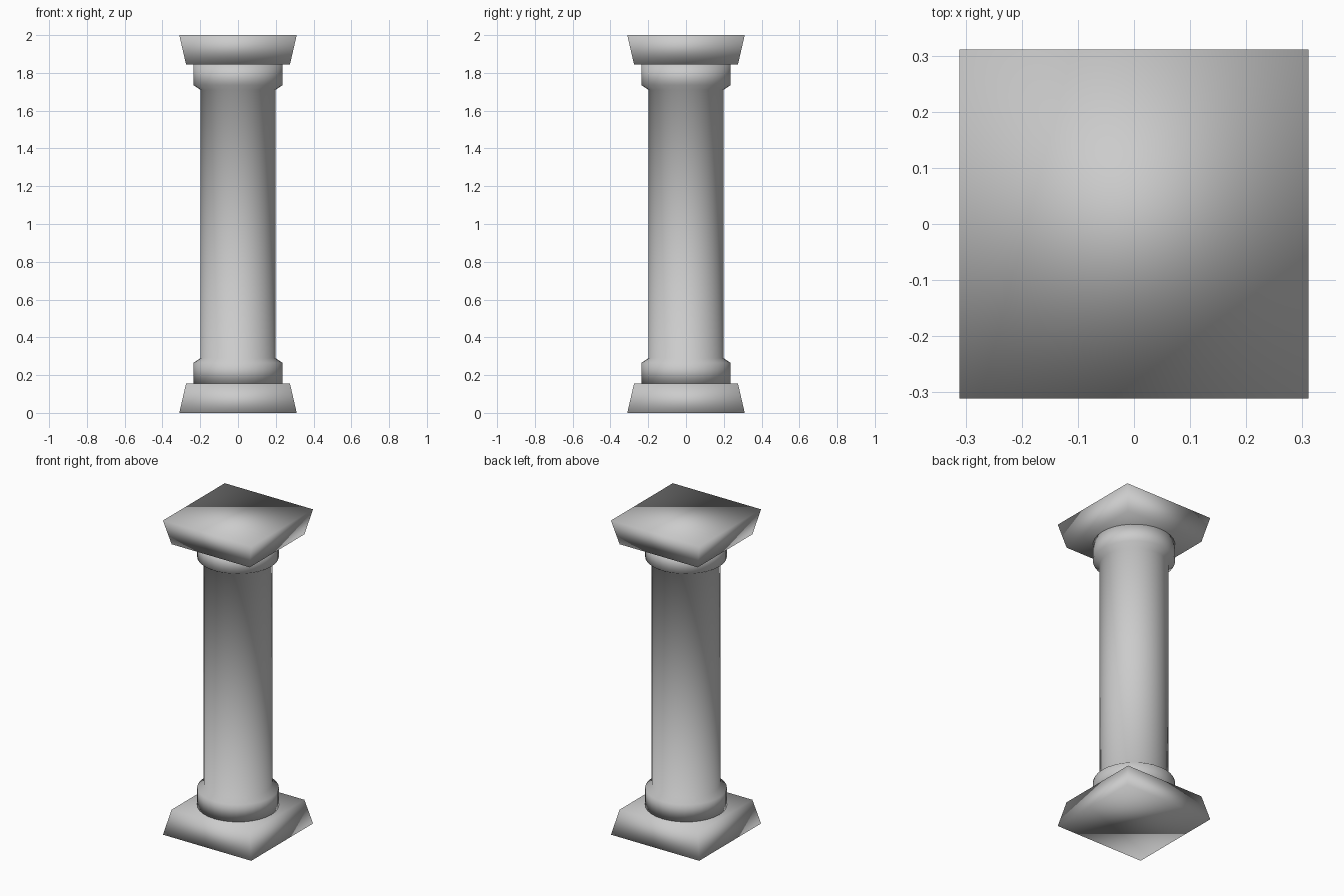
import bpy, bmesh, math

if "Cube" in bpy.data.objects:
    bpy.data.objects.remove(bpy.data.objects["Cube"])

SIDES = 32

stone = bpy.data.materials.new("grey stone")
stone.diffuse_color = (0.6, 0.6, 0.6, 1)
stone.use_nodes = True
stone.node_tree.nodes["Principled BSDF"].inputs["Base Color"].default_value = stone.diffuse_color


def loft(name, rings, sides, turn=0.0):
    """Closed, smooth-shaded solid through (radius, height) rings."""
    bm = bmesh.new()
    loops = []
    for r, z in rings:
        angles = [turn + 2 * math.pi * i / sides for i in range(sides)]
        loops.append([bm.verts.new((r * math.cos(a), r * math.sin(a), z)) for a in angles])
    for low, high in zip(loops, loops[1:]):
        for i in range(sides):
            j = (i + 1) % sides
            bm.faces.new((low[i], low[j], high[j], high[i]))
    bm.faces.new(loops[0][::-1])
    bm.faces.new(loops[-1])
    for f in bm.faces:
        f.smooth = True
    mesh = bpy.data.meshes.new(name)
    bm.to_mesh(mesh)
    bm.free()
    mesh.materials.append(stone)
    obj = bpy.data.objects.new(name, mesh)
    bpy.context.collection.objects.link(obj)
    return obj


def slab(name, half_low, half_high, z_low, z_high):
    """Square slab with sloping sides."""
    d = math.sqrt(2)
    return loft(name, [(half_low * d, z_low), (half_high * d, z_high)], 4, math.pi / 4)


# Square foot and the matching upside-down capital
slab("base_plinth", 0.311, 0.275, 0.0, 0.155)
slab("capital_slab", 0.275, 0.311, 1.845, 2.0)

# Round shaft with a chamfered collar at each end
half = [(0.236, 0.155), (0.236, 0.265), (0.198, 0.29)]
profile = half + [(r, 2.0 - z) for r, z in reversed(half)]
loft("shaft_with_collars", profile, SIDES)
